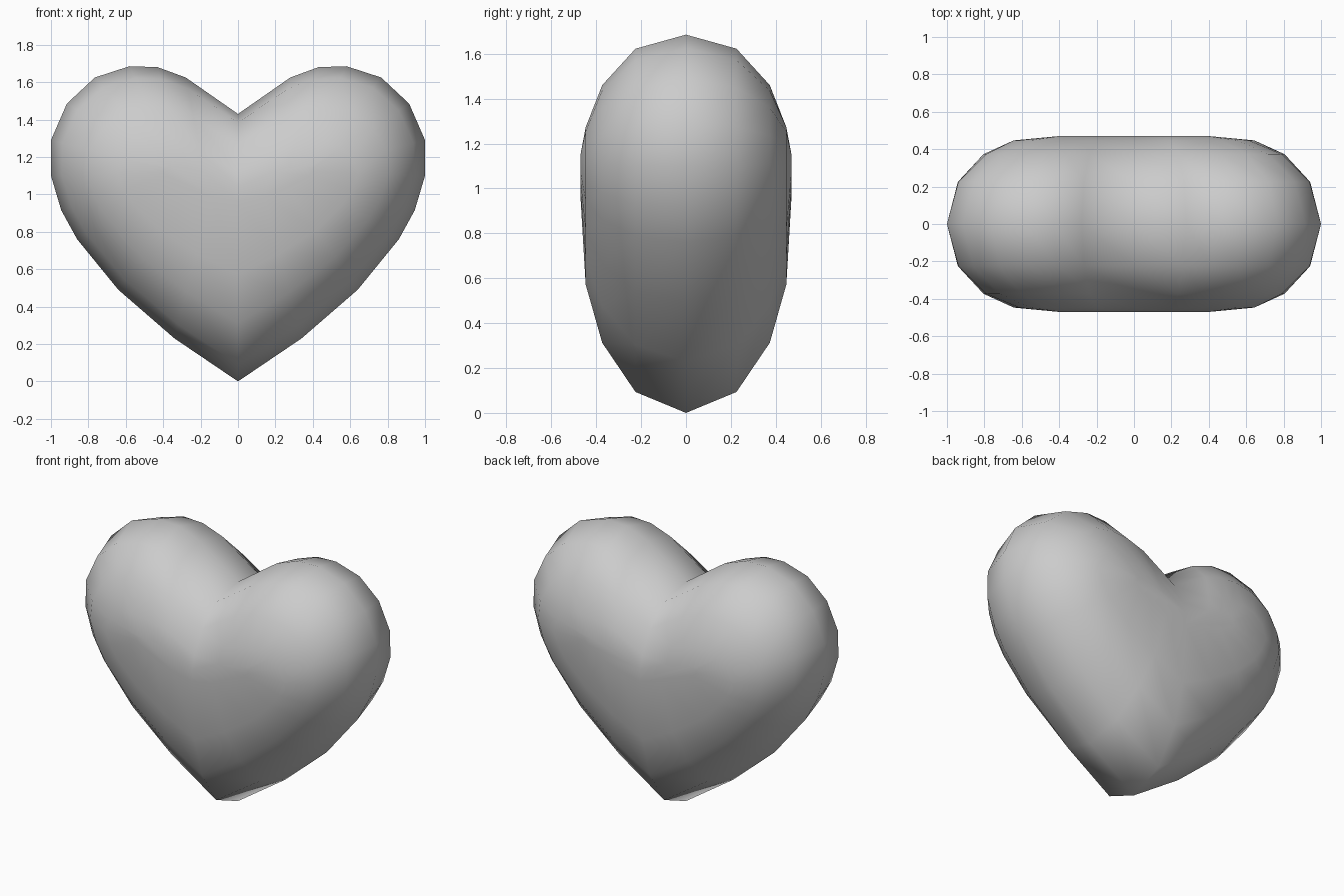
import bpy, bmesh

if "Cube" in bpy.data.objects:
    bpy.data.objects.remove(bpy.data.objects["Cube"])

# Right half of the heart outline (x, z), from bottom tip to top cleft
outline = [(0, 0), (.34, .23), (.64, .49), (.86, .76), (.945, .915), (1, 1.10), (1, 1.29),
           (.915, 1.485), (.765, 1.625), (.58, 1.685), (.43, 1.68), (.28, 1.625), (0, 1.43)]
# Matching points around the flat crown of the front and back
crown = [(0, .96), (.14, .99), (.27, 1.03), (.35, 1.07), (.38, 1.10), (.40, 1.12), (.40, 1.14),
         (.39, 1.15), (.36, 1.15), (.32, 1.15), (.27, 1.14), (.18, 1.12), (0, 1.04)]
# Depth of each layer, and how far it moves in from outline to crown (lower part, lobes)
layers = [(0, 0, 0), (.225, .097, .117), (.373, .325, .42), (.447, .595, .79), (.47, 1, 1)]
layers = [(-y, a, b) for y, a, b in layers[:0:-1]] + layers


def layer_points(low, high):
    """Inset the half outline towards the crown and mirror it into a closed loop."""
    half = []
    for i, (a, b) in enumerate(zip(outline, crown)):
        w = min(max((i - 5) / 4, 0), 1)
        t = low + (high - low) * w
        half.append((a[0] + (b[0] - a[0]) * t, a[1] + (b[1] - a[1]) * t))
    return half + [(-x, z) for x, z in half[-2:0:-1]]


# Loft the layers
bm = bmesh.new()
rings = [[bm.verts.new((x, y, z)) for x, z in layer_points(a, b)] for y, a, b in layers]
n = len(rings[0])
for lower, upper in zip(rings, rings[1:]):
    for i in range(n):
        j = (i + 1) % n
        bm.faces.new((lower[i], lower[j], upper[j], upper[i]))

# Front and back crowns, one face per half
m = len(outline) - 1
for ring in (rings[0], rings[-1]):
    bm.faces.new(ring[:m + 1])
    bm.faces.new(ring[m:] + ring[:1])

bmesh.ops.recalc_face_normals(bm, faces=bm.faces)
for f in bm.faces:
    f.smooth = True
mesh = bpy.data.meshes.new("heart")
bm.to_mesh(mesh)
bm.free()
heart = bpy.data.objects.new("heart", mesh)
bpy.context.collection.objects.link(heart)
